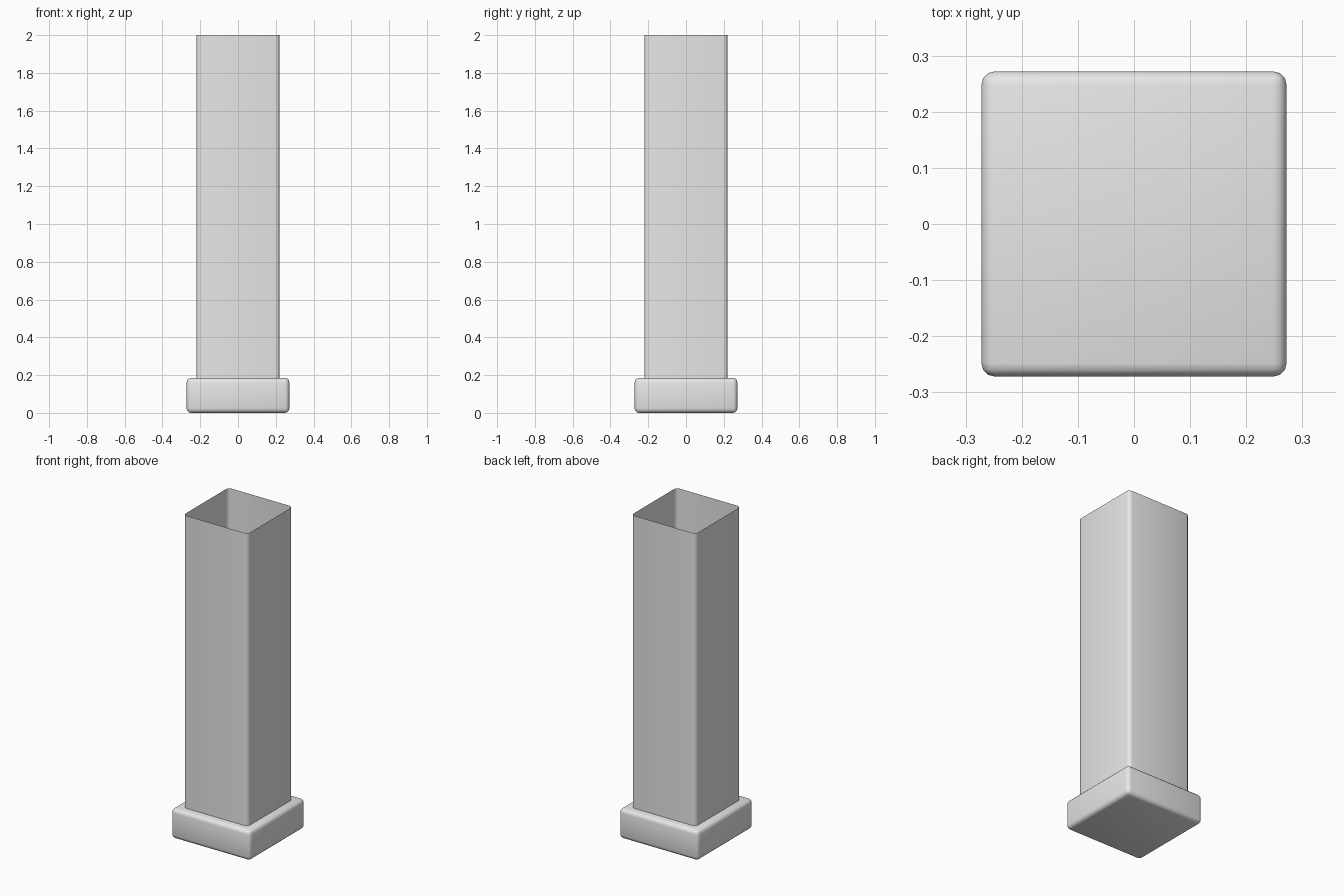
import bpy
import bmesh

default_cube = bpy.data.objects.get("Cube")
if default_cube:
    bpy.data.objects.remove(default_cube, do_unlink=True)

BASE_TOP = 0.185
TOP = 2.0

# Plain light grey
grey = bpy.data.materials.new("light_grey")
grey.use_nodes = True
colour = (0.8, 0.8, 0.8, 1.0)
grey.diffuse_color = colour
for node in grey.node_tree.nodes:
    if node.type == "BSDF_PRINCIPLED":
        node.inputs["Base Color"].default_value = colour


def box(bm, half, bottom, top):
    """Add a square box standing between two heights."""
    for v in bmesh.ops.create_cube(bm, size=2)["verts"]:
        v.co.x *= half
        v.co.y *= half
        v.co.z = top if v.co.z > 0 else bottom


def round_edges(bm, edges, radius):
    bmesh.ops.bevel(bm, geom=edges, offset=radius, segments=3,
                    profile=0.5, affect="EDGES", clamp_overlap=True)


def finish(bm, name):
    mesh = bpy.data.meshes.new(name)
    bm.to_mesh(mesh)
    bm.free()
    mesh.materials.append(grey)
    for poly in mesh.polygons:
        poly.use_smooth = True
    obj = bpy.data.objects.new(name, mesh)
    bpy.context.collection.objects.link(obj)
    return obj


# Base block, rounded on every edge
bm = bmesh.new()
box(bm, 0.272, 0.0, BASE_TOP)
round_edges(bm, bm.edges[:], 0.024)
finish(bm, "base")

# Square post: a thin open shell with rounded upright corners
bm = bmesh.new()
box(bm, 0.221, BASE_TOP, TOP)
upright = [e for e in bm.edges
           if abs(e.verts[0].co.z - e.verts[1].co.z) > 1]
round_edges(bm, upright, 0.024)
bm.normal_update()
caps = [f for f in bm.faces if abs(f.normal.z) > 0.9]
bmesh.ops.delete(bm, geom=caps, context="FACES_ONLY")
finish(bm, "post")
